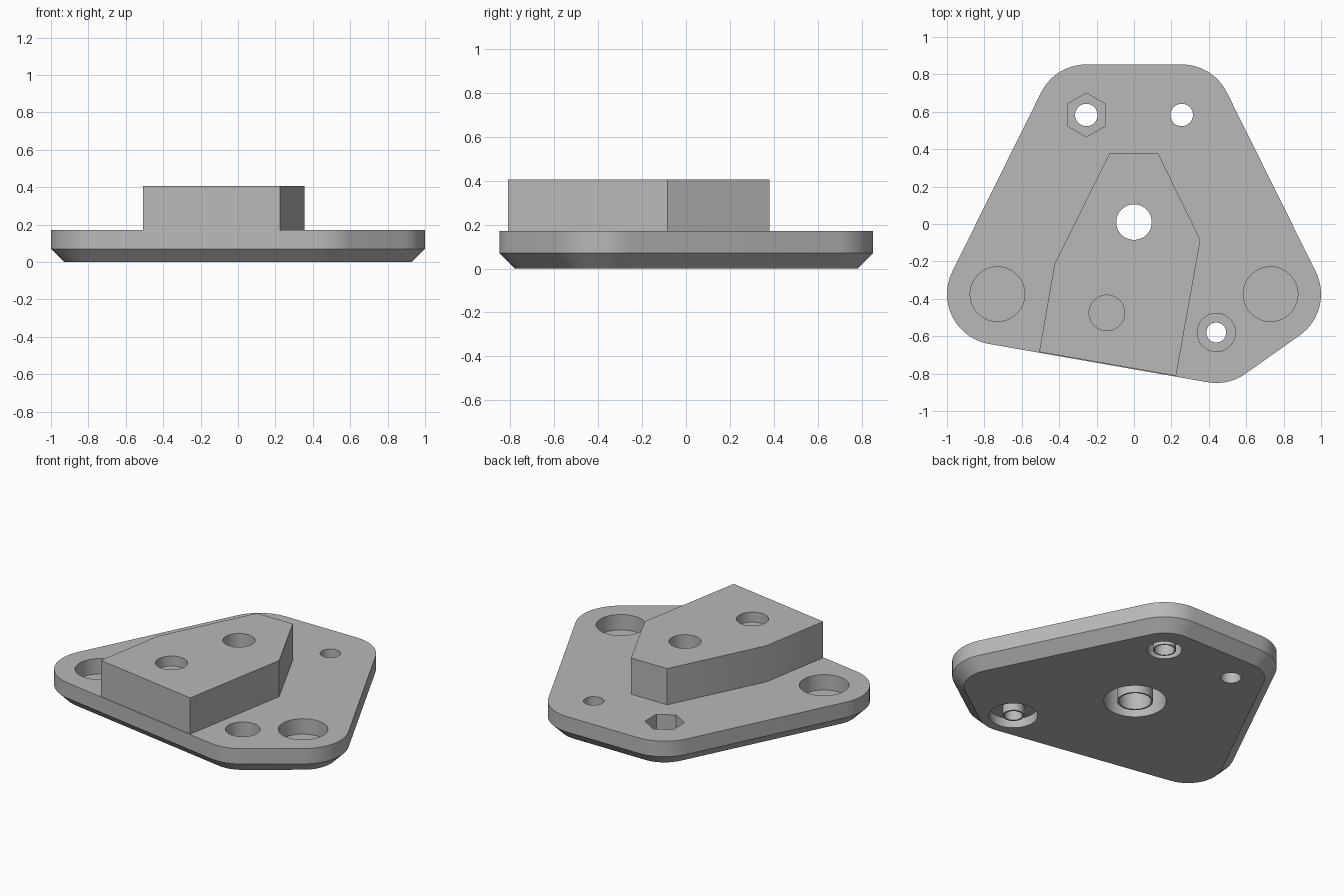
import bpy, bmesh
from math import pi, tau, sin, cos, atan2

cube = bpy.data.objects.get("Cube")
if cube:
    bpy.data.objects.remove(cube, do_unlink=True)

grey = bpy.data.materials.new("plain_grey")
grey.use_nodes = True
grey.diffuse_color = (0.48, 0.48, 0.48, 1)
grey.node_tree.nodes["Principled BSDF"].inputs["Base Color"].default_value = grey.diffuse_color


def make_object(name, bm):
    bmesh.ops.recalc_face_normals(bm, faces=bm.faces)
    mesh = bpy.data.meshes.new(name)
    bm.to_mesh(mesh)
    bm.free()
    mesh.materials.append(grey)
    obj = bpy.data.objects.new(name, mesh)
    bpy.context.collection.objects.link(obj)
    return obj


def bridge(bm, a, b):
    for i in range(len(a)):
        j = (i + 1) % len(a)
        bm.faces.new((a[i], a[j], b[j], b[i]))


def loft(name, sections):
    """Solid through stacked (outline, height) sections."""
    bm = bmesh.new()
    rings = [[bm.verts.new((x, y, z)) for x, y in pts] for pts, z in sections]
    for a, b in zip(rings, rings[1:]):
        bridge(bm, a, b)
    bm.faces.new(rings[0])
    bm.faces.new(rings[-1])
    return make_object(name, bm)


def circle(centre, radius, sides=64, turn=0.0):
    return [(centre[0] + radius * cos(turn + tau * i / sides),
             centre[1] + radius * sin(turn + tau * i / sides)) for i in range(sides)]


def plug(centre, radius, z0, z1, sides=64, turn=0.0):
    pts = circle(centre, radius, sides, turn)
    return loft("cutter", [(pts, z0), (pts, z1)])


def ring_plug(centre, inner, outer, z0, z1):
    """Annular cutter that leaves a thin sleeve standing in a counterbore."""
    bm = bmesh.new()
    loops = [[bm.verts.new((x, y, z)) for x, y in circle(centre, r)]
             for r, z in ((inner, z0), (outer, z0), (outer, z1), (inner, z1))]
    for i in range(4):
        bridge(bm, loops[i], loops[(i + 1) % 4])
    return make_object("cutter", bm)


def boolean(target, other, operation):
    mod = target.modifiers.new("boolean", 'BOOLEAN')
    mod.operation = operation
    mod.solver = 'EXACT'
    mod.object = other
    bpy.context.view_layer.objects.active = target
    bpy.ops.object.modifier_apply(modifier=mod.name)
    bpy.data.objects.remove(other, do_unlink=True)


# Rounded outline: the hull of five equal circles, counterclockwise
left, right = (-0.73, -0.375), (0.73, -0.375)
screw, nut, bolt = (0.44, -0.58), (-0.255, 0.583), (0.255, 0.583)
corners = [left, screw, right, bolt, nut]


def outline(radius, steps=14):
    pts = []
    for i, (cx, cy) in enumerate(corners):
        px, py = corners[i - 1]
        nx, ny = corners[(i + 1) % len(corners)]
        start = atan2(cy - py, cx - px) - pi / 2
        sweep = (atan2(ny - cy, nx - cx) - pi / 2 - start) % tau
        pts += [(cx + radius * cos(start + sweep * k / steps),
                 cy + radius * sin(start + sweep * k / steps)) for k in range(steps + 1)]
    return pts


# Plate with a chamfered underside
TOP, BLOCK_TOP = 0.17, 0.405
body = loft("mounting_plate", [(outline(0.2), 0), (outline(0.27), 0.07), (outline(0.27), TOP)])

# Raised block, flush with the front wall
block_pts = [(-0.13, 0.38), (0.128, 0.38), (0.355, -0.085),
             (0.225, -0.812), (-0.507, -0.684), (-0.425, -0.215)]
block = loft("raised_block", [(block_pts, 0.12), (block_pts, BLOCK_TOP)])
boolean(body, block, 'UNION')

# Through holes
centre = (0, 0.01)
for spot, radius in ((centre, 0.095), (nut, 0.06), (bolt, 0.06), (screw, 0.053)):
    boolean(body, plug(spot, radius, -0.1, 0.6), 'DIFFERENCE')

# Round pockets, screw recess and hexagonal nut recess from above
for spot, radius, floor, roof in ((left, 0.146, 0.07, 0.3), (right, 0.146, 0.07, 0.3),
                                  (screw, 0.102, 0.075, 0.3),
                                  ((-0.145, -0.475), 0.095, 0.34, 0.6)):
    boolean(body, plug(spot, radius, floor, roof), 'DIFFERENCE')
boolean(body, plug(nut, 0.117, 0.07, 0.3, 6, pi / 2), 'DIFFERENCE')

# Counterbores with thin sleeves from below
for spot, inner, outer, depth in ((centre, 0.105, 0.184, 0.2),
                                  (bolt, 0.068, 0.102, 0.08),
                                  (screw, 0.064, 0.143, 0.06)):
    boolean(body, ring_plug(spot, inner, outer, -0.1, depth), 'DIFFERENCE')

# Smooth round walls, sharp edges kept
bpy.ops.object.select_all(action='DESELECT')
body.select_set(True)
bpy.context.view_layer.objects.active = body
bpy.ops.object.shade_smooth_by_angle(angle=pi / 6)
